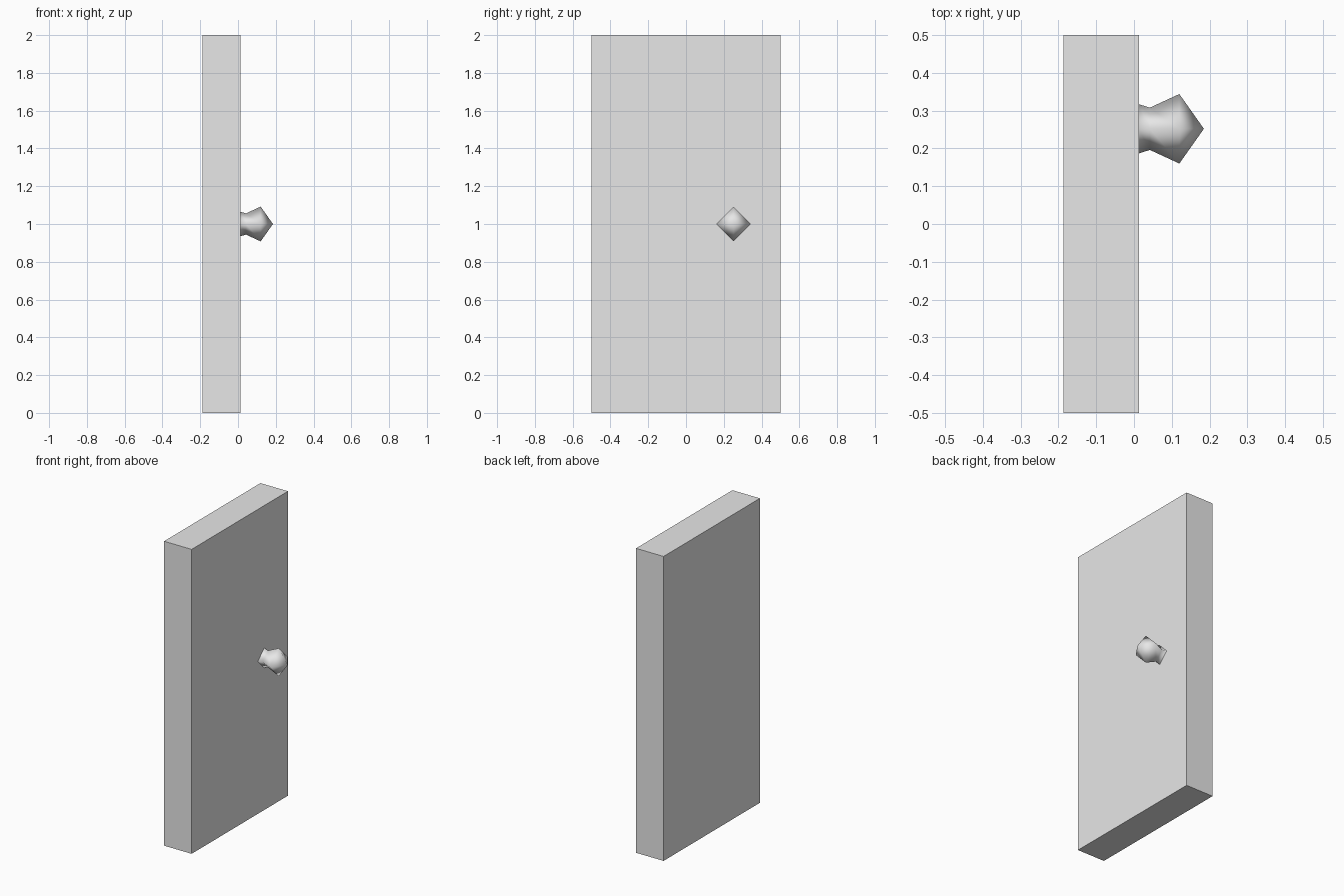
import bpy, bmesh, math
from mathutils import Matrix

if "Cube" in bpy.data.objects:
    bpy.data.objects.remove(bpy.data.objects["Cube"])

grey = bpy.data.materials.new("light grey")
grey.diffuse_color = (0.8, 0.8, 0.8, 1)
grey.use_nodes = True
grey.node_tree.nodes["Principled BSDF"].inputs["Base Color"].default_value = grey.diffuse_color


def make_object(name, bm, smooth):
    bmesh.ops.recalc_face_normals(bm, faces=bm.faces)
    for f in bm.faces:
        f.smooth = smooth
    mesh = bpy.data.meshes.new(name)
    bm.to_mesh(mesh)
    bm.free()
    mesh.materials.append(grey)
    obj = bpy.data.objects.new(name, mesh)
    bpy.context.collection.objects.link(obj)
    return obj


# Door slab
bm = bmesh.new()
bmesh.ops.create_cube(bm, size=1, matrix=Matrix.Diagonal((0.2, 1, 2, 1)))
door = make_object("door_slab", bm, False)
door.location = (-0.087, 0, 1)

# Four-sided smooth knob: (distance along x, radius) rings closed by a tip
profile = [(0.013, 0.065), (0.042, 0.056), (0.12, 0.092)]
bm = bmesh.new()
rings = []
for x, r in profile:
    rings.append([bm.verts.new((x, r * math.cos(i * math.pi / 2), r * math.sin(i * math.pi / 2)))
                  for i in range(4)])
tip = bm.verts.new((0.185, 0, 0))
for i in range(4):
    j = (i + 1) % 4
    for a, b in zip(rings, rings[1:]):
        bm.faces.new((a[i], a[j], b[j], b[i]))
    bm.faces.new((rings[-1][i], rings[-1][j], tip))
knob = make_object("door_knob", bm, True)
knob.location = (0, 0.252, 1)
